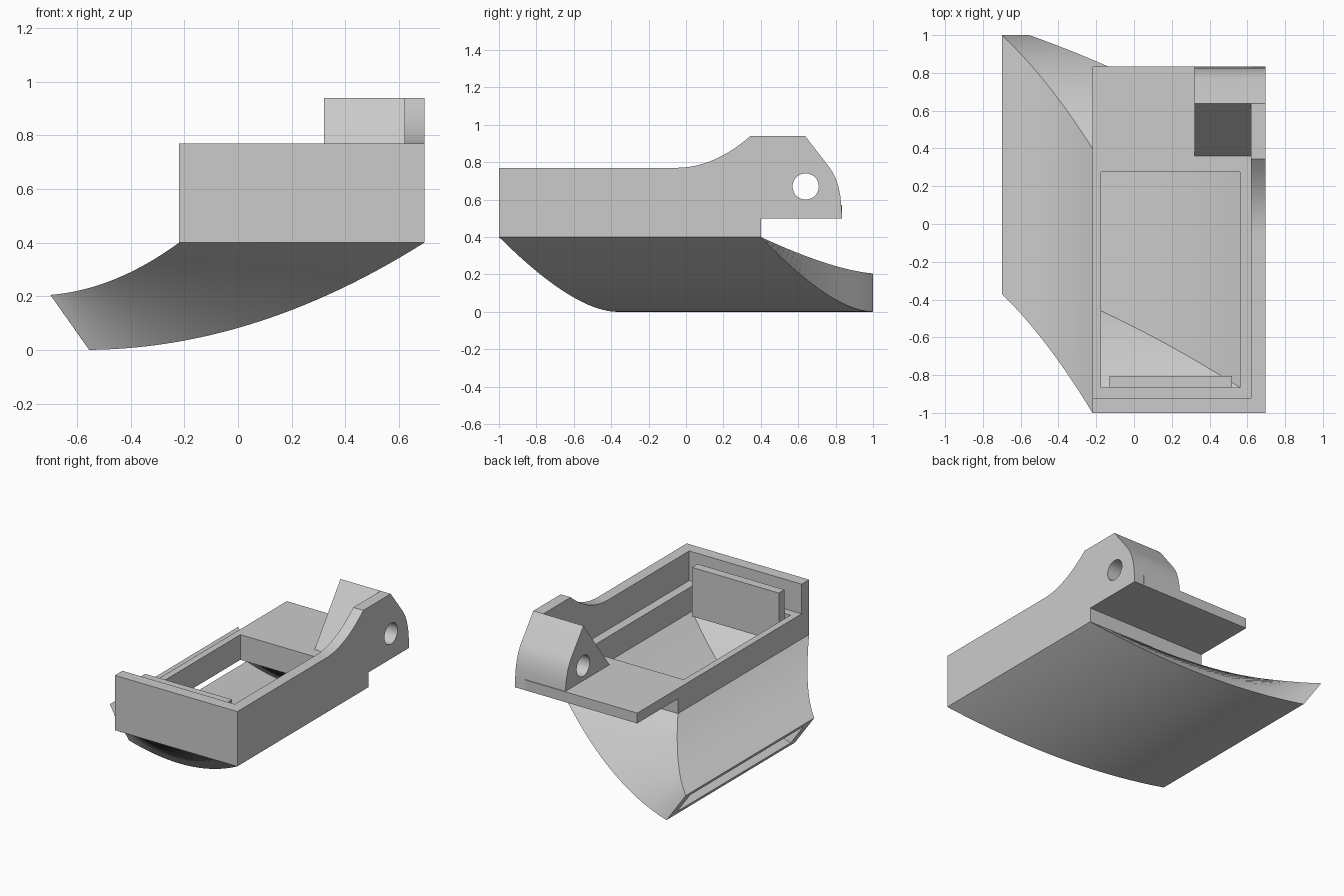
import bpy, bmesh, math

if "Cube" in bpy.data.objects:
    bpy.data.objects.remove(bpy.data.objects["Cube"])

grey = bpy.data.materials.new("plain_grey")
grey.use_nodes = True
colour = (0.6, 0.6, 0.6, 1)
grey.diffuse_color = colour
grey.node_tree.nodes["Principled BSDF"].inputs["Base Color"].default_value = colour


def finish(name, bm):
    bmesh.ops.recalc_face_normals(bm, faces=bm.faces)
    mesh = bpy.data.meshes.new(name)
    bm.to_mesh(mesh)
    bm.free()
    mesh.materials.append(grey)
    obj = bpy.data.objects.new(name, mesh)
    bpy.context.collection.objects.link(obj)
    return obj


def extrude(name, profile, x0, x1):
    """Solid from a (y, z) outline running from x0 to x1."""
    bm = bmesh.new()
    a = [bm.verts.new((x0, y, z)) for y, z in profile]
    b = [bm.verts.new((x1, y, z)) for y, z in profile]
    bm.faces.new(a)
    bm.faces.new(b[::-1])
    for i in range(len(a)):
        j = (i + 1) % len(a)
        bm.faces.new((a[i], a[j], b[j], b[i]))
    return finish(name, bm)


def rect(y0, y1, z0, z1):
    return [(y0, z0), (y1, z0), (y1, z1), (y0, z1)]


def circle(y, z, r, n=40):
    return [(y + r * math.cos(2 * math.pi * i / n),
             z + r * math.sin(2 * math.pi * i / n)) for i in range(n)]


def activate(obj):
    bpy.ops.object.select_all(action='DESELECT')
    obj.select_set(True)
    bpy.context.view_layer.objects.active = obj


def smooth(obj):
    activate(obj)
    bpy.ops.object.shade_smooth_by_angle(angle=math.radians(25))


def cut(obj, cutter):
    cutter.hide_render = True
    mod = obj.modifiers.new("cut", 'BOOLEAN')
    mod.object = cutter
    mod.operation = 'DIFFERENCE'
    mod.solver = 'EXACT'
    activate(obj)
    bpy.ops.object.modifier_apply(modifier=mod.name)
    bpy.data.objects.remove(cutter)


LEFT, WALL, RIGHT = -0.22, 0.62, 0.695
BASE, FLOOR = 0.4, 0.57

# Tray floor with front wall, opened above the chute
tray = extrude("tray_floor", [
    (-1, BASE), (0.4, BASE), (0.4, 0.5), (0.835, 0.5), (0.835, FLOOR),
    (-0.92, FLOOR), (-0.92, 0.77), (-1, 0.77)], LEFT, WALL)
cut(tray, extrude("opening_cutter", rect(-0.865, 0.275, 0.3, 0.7), -0.175, 0.56))

# Rounded back of the pivot, shared by side wall and lug
back_curve = [(0.637, 0.94), (0.765, 0.775), (0.785, 0.745), (0.802, 0.71),
              (0.816, 0.665), (0.825, 0.62), (0.83, FLOOR)]

# Side wall with a swept rise to the pivot
rise = [(-0.05 + 0.395 * i / 16, 0.77 + 0.17 * (i / 16) ** 2) for i in range(17)]
wall = extrude("side_wall", [(0.4, 0.5), (0.4, BASE), (-1, BASE), (-1, 0.77)]
               + rise + back_curve + [(0.835, 0.5)], WALL, RIGHT)

# Wedge-shaped pivot lug
lug = extrude("pivot_lug", [(0.36, FLOOR)] + back_curve, 0.32, WALL)
for part in (wall, lug):
    cut(part, extrude("pin_cutter", circle(0.64, 0.67, 0.07), 0.2, 0.8))
    smooth(part)

# Upright plate at the front of the opening
extrude("front_plate", rect(-0.865, -0.805, BASE, 0.73), -0.13, 0.52)


def chute_ring(s, upper, lower, outlet_y, inlet_y):
    """Four corners of the chute section at s (0 outlet, 1 inlet)."""
    shift = 0.74 * s + 0.26 * s * s
    ys = [a + (b - a) * shift for a, b in zip(outlet_y, inlet_y)]
    pts = []
    for (x0, z0, x1), bend in ((upper, 0.2), (lower, 0.03)):
        x = x0 + (x1 - x0) * s
        z = z0 + (BASE - z0) * (bend * s + (1 - bend) * s * s)
        pts.append((x, z))
    (xu, zu), (xl, zl) = pts
    return [(xu, ys[0], zu), (xu, ys[1], zu), (xl, ys[1], zl), (xl, ys[0], zl)]


# Hollow curved chute, open at both ends
bm = bmesh.new()
STEPS = 28
skins = []
for shape in (((-0.7, 0.205, LEFT), (-0.555, 0.0, RIGHT), (-0.37, 1), (-1, 0.4)),
              ((-0.675, 0.17, -0.175), (-0.58, 0.035, 0.56),
               (-0.29, 0.92), (-0.865, 0.275))):
    skins.append([[bm.verts.new(p) for p in chute_ring(i / STEPS, *shape)]
                  for i in range(STEPS + 1)])
for rings in skins:
    for r, q in zip(rings, rings[1:]):
        for k in range(4):
            n = (k + 1) % 4
            bm.faces.new((r[k], r[n], q[n], q[k]))
# Rim of the outlet
r, q = skins[0][0], skins[1][0]
for k in range(4):
    n = (k + 1) % 4
    bm.faces.new((r[k], r[n], q[n], q[k]))
smooth(finish("chute", bm))
